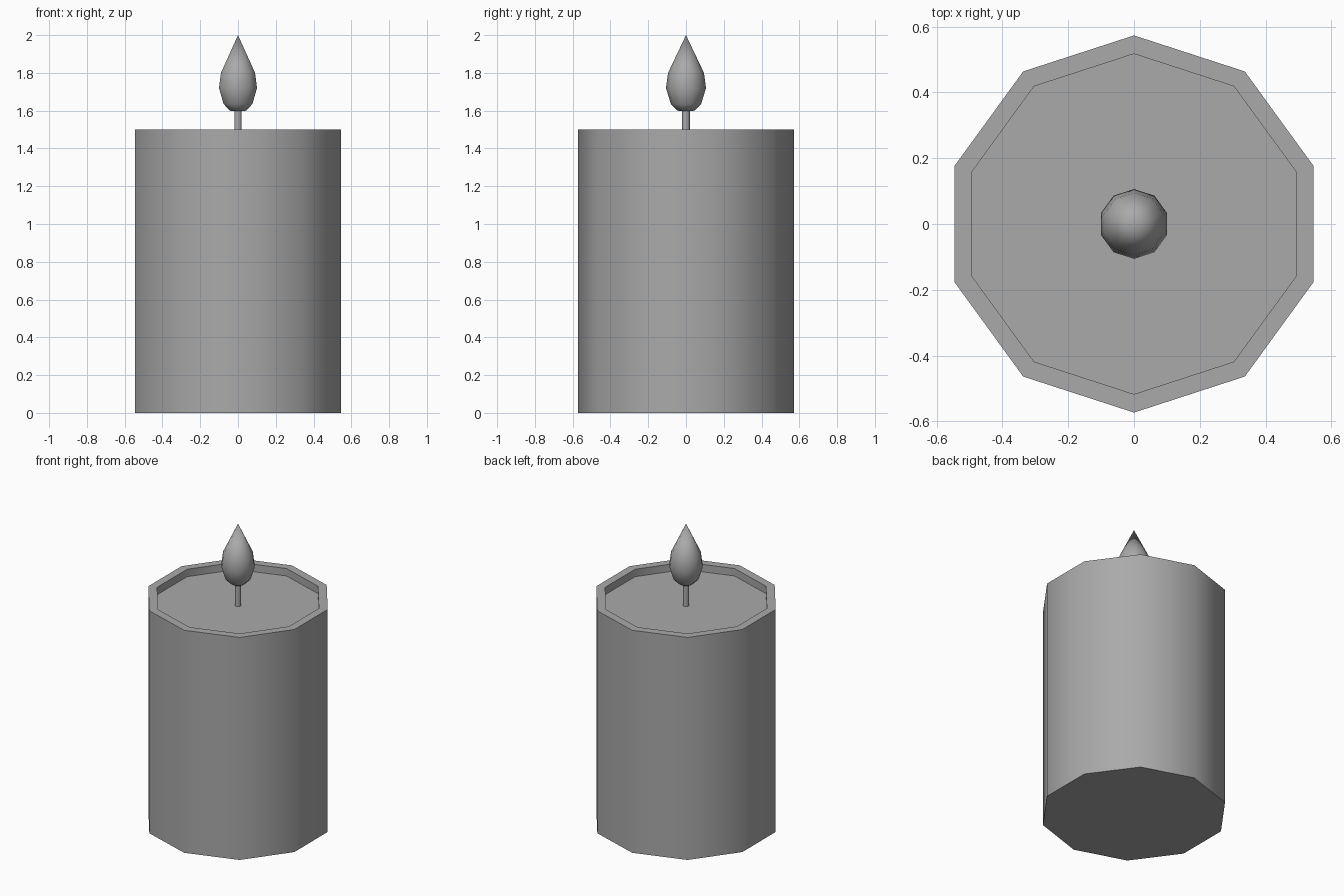
import bpy, bmesh, math

SIDES = 10

cube = bpy.data.objects.get("Cube")
if cube:
    bpy.data.objects.remove(cube, do_unlink=True)

wax_grey = bpy.data.materials.new("wax_grey")
wax_grey.use_nodes = True
colour = (0.4, 0.4, 0.4, 1)
wax_grey.diffuse_color = colour
wax_grey.node_tree.nodes["Principled BSDF"].inputs["Base Color"].default_value = colour


def lathe(name, profile):
    """Spin a list of (radius, height) around z; radius 0 makes a point."""
    bm = bmesh.new()
    rings = []
    for r, z in profile:
        if r == 0:
            rings.append([bm.verts.new((0, 0, z))] * SIDES)
            continue
        angles = [math.pi / 2 + math.tau * i / SIDES for i in range(SIDES)]
        rings.append([bm.verts.new((r * math.cos(a), r * math.sin(a), z)) for a in angles])
    for low, high in zip(rings, rings[1:]):
        for i in range(SIDES):
            j = (i + 1) % SIDES
            corners = dict.fromkeys((low[i], low[j], high[j], high[i]))
            bm.faces.new(list(corners))
    # Close open ends with a flat cap
    for ring, (r, z) in ((rings[0][::-1], profile[0]), (rings[-1], profile[-1])):
        if r > 0:
            bm.faces.new(ring)
    bmesh.ops.recalc_face_normals(bm, faces=bm.faces)
    mesh = bpy.data.meshes.new(name)
    bm.to_mesh(mesh)
    bm.free()
    mesh.materials.append(wax_grey)
    obj = bpy.data.objects.new(name, mesh)
    bpy.context.collection.objects.link(obj)
    bpy.ops.object.select_all(action="DESELECT")
    obj.select_set(True)
    bpy.context.view_layer.objects.active = obj
    bpy.ops.object.shade_smooth_by_angle(angle=math.radians(45))
    return obj


# Wax body with a raised rim around the sunken top
lathe("candle_body", [(0.573, 0), (0.573, 1.5), (0.517, 1.5), (0.517, 1.45)])

# Wick standing in the wax
lathe("wick", [(0.02, 1.45), (0.02, 1.61)])

# Teardrop flame
lathe("flame", [(0, 1.595), (0.045, 1.6), (0.08, 1.635), (0.106, 1.72),
                (0.095, 1.8), (0, 2.0)])
